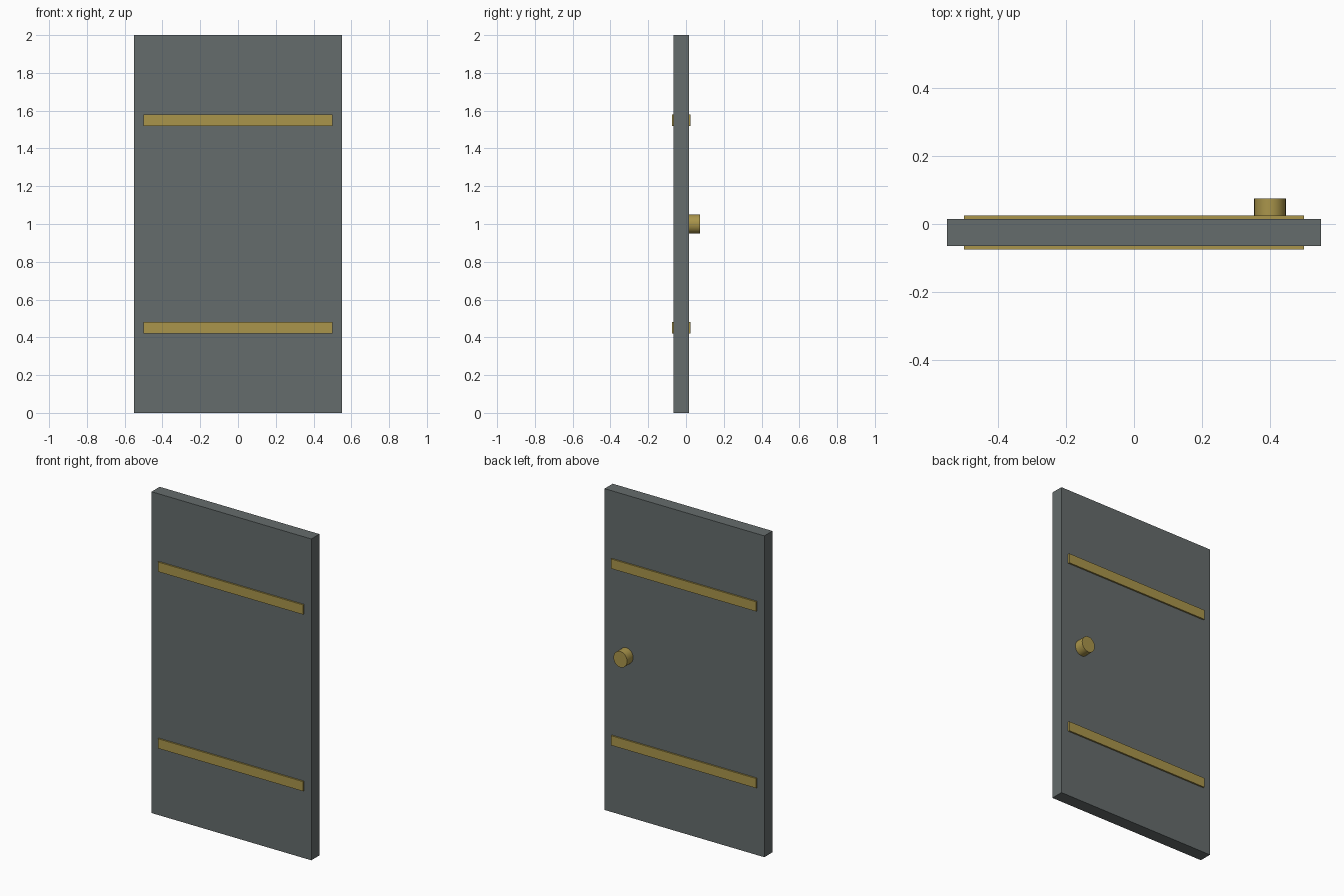
import bpy
import math

default = bpy.data.objects.get("Cube")
if default:
    bpy.data.objects.remove(default, do_unlink=True)


def material(name, colour):
    mat = bpy.data.materials.new(name)
    mat.use_nodes = True
    mat.diffuse_color = colour
    mat.node_tree.nodes["Principled BSDF"].inputs["Base Color"].default_value = colour
    return mat


def box(name, size, location, mat):
    bpy.ops.mesh.primitive_cube_add(size=1, location=location)
    obj = bpy.context.object
    obj.name = name
    obj.scale = size
    bpy.ops.object.transform_apply(location=False, rotation=False, scale=True)
    obj.data.materials.append(mat)
    return obj


steel = material("dark grey steel", (0.13, 0.15, 0.15, 1))
brass = material("dull brass", (0.40, 0.30, 0.07, 1))

# Door slab
box("door_slab", (1.1, 0.08, 2), (0, -0.025, 1), steel)

# Straps running through the slab, proud of both faces
for label, height in (("lower", 0.45), ("upper", 1.55)):
    box(label + "_strap", (1, 0.1, 0.06), (0, -0.025, height), brass)

# Round knob on the back
bpy.ops.mesh.primitive_cylinder_add(
    vertices=32, radius=0.05, depth=0.07,
    location=(0.4, 0.04, 1), rotation=(math.pi / 2, 0, 0))
knob = bpy.context.object
knob.name = "knob"
knob.scale.x = 0.93
bpy.ops.object.transform_apply(location=False, rotation=True, scale=True)
knob.data.materials.append(brass)
bpy.ops.object.shade_smooth_by_angle(angle=math.radians(40))
